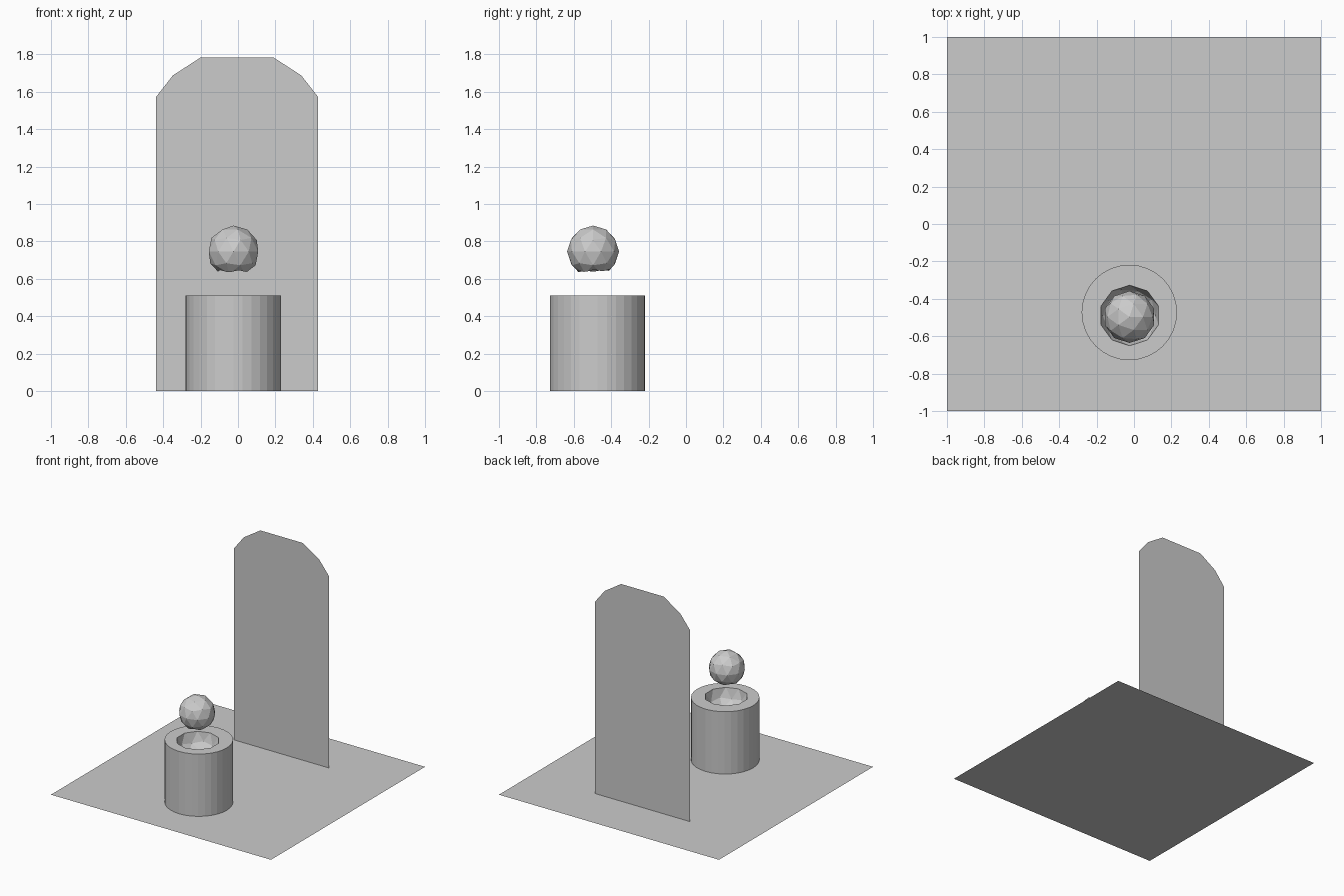
import bpy

if "Cube" in bpy.data.objects:
    bpy.data.objects.remove(bpy.data.objects["Cube"])


def flat_face(name, points):
    """Single-polygon sheet."""
    mesh = bpy.data.meshes.new(name)
    mesh.from_pydata(points, [], [range(len(points))])
    obj = bpy.data.objects.new(name, mesh)
    bpy.context.collection.objects.link(obj)
    return obj


def ball(name, radius, location):
    bpy.ops.mesh.primitive_ico_sphere_add(subdivisions=2, radius=radius, location=location)
    bpy.context.object.name = name
    return bpy.context.object


# Floor sheet
flat_face("floor", [(-1, -1, 0), (1, -1, 0), (1, 1, 0), (-1, 1, 0)])

# Upright back panel with a faceted arched top
right = [(0.433, 0), (0.433, 1.573), (0.343, 1.688), (0.193, 1.785)]
outline = right + [(-x, z) for x, z in reversed(right)]
flat_face("back_panel", [(x - 0.005, 0.573, z) for x, z in outline])

# Pedestal
bpy.ops.mesh.primitive_cylinder_add(vertices=32, radius=0.255, depth=0.512,
                                    location=(-0.025, -0.473, 0.256))
pedestal = bpy.context.object
pedestal.name = "pedestal"

# Floating low-poly orb
orb = ball("orb", 0.139, (-0.024, -0.497, 0.746))

# One ball hollows the bowl in the pedestal and dents the orb's underside
cutter = ball("bowl_cutter", 0.162, (-0.023, -0.489, 0.513))
cutter.hide_render = True
cutter.hide_set(True)
for obj in (pedestal, orb):
    mod = obj.modifiers.new("bowl", 'BOOLEAN')
    mod.operation = 'DIFFERENCE'
    mod.solver = 'EXACT'
    mod.object = cutter
